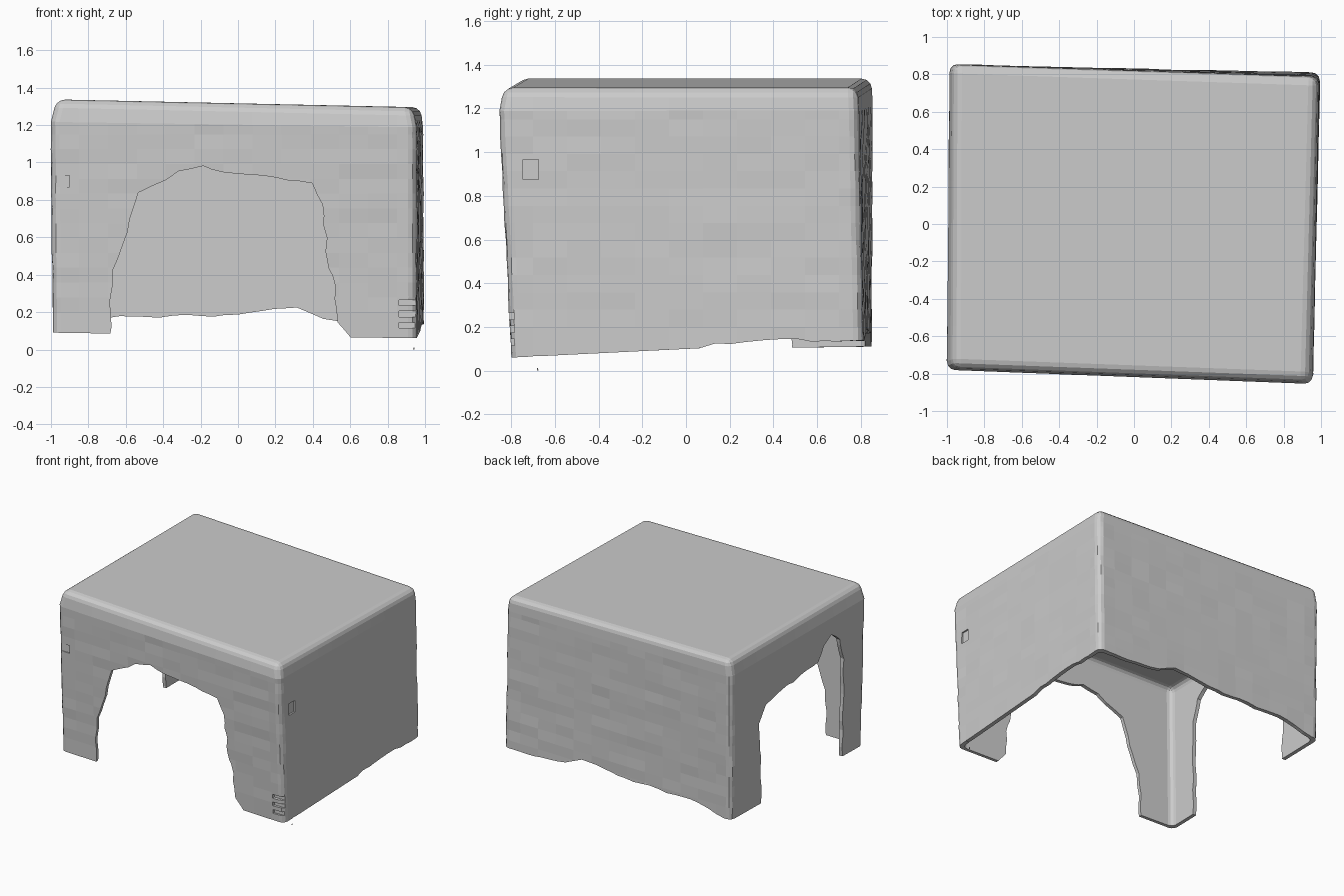
import bpy, bmesh, random
from mathutils import Vector

random.seed(4)
if "Cube" in bpy.data.objects:
    bpy.data.objects.remove(bpy.data.objects["Cube"])

grey = bpy.data.materials.new("plain_grey")
grey.use_nodes = True
grey.diffuse_color = (0.6, 0.6, 0.6, 1)
grey.node_tree.nodes["Principled BSDF"].inputs["Base Color"].default_value = (0.6, 0.6, 0.6, 1)


def make_object(name, bm):
    mesh = bpy.data.meshes.new(name)
    bm.to_mesh(mesh)
    bm.free()
    mesh.materials.append(grey)
    obj = bpy.data.objects.new(name, mesh)
    bpy.context.collection.objects.link(obj)
    return obj


def ragged(points, step=0.07, amount=0.008):
    """Break an outline into short pieces with slightly uneven corners."""
    out = []
    for a, b in zip(points, points[1:]):
        a, b = Vector(a), Vector(b)
        n = max(1, round((b - a).length / step))
        for i in range(n):
            out.append(a.lerp(b, i / n) + Vector((random.uniform(-amount, amount),
                                                  random.uniform(-amount, amount))))
    return out + [Vector(points[-1])]


def prism(name, outline, axis, low, high):
    """Extrude an outline of (side, height) points along x or y."""
    bm = bmesh.new()
    place = (lambda p, d: (d, p[0], p[1])) if axis == "x" else (lambda p, d: (p[0], d, p[1]))
    face = bm.faces.new([bm.verts.new(place(p, low)) for p in outline])
    ext = bmesh.ops.extrude_face_region(bm, geom=[face])["geom"]
    shift = place((0, 0), high - low)
    bmesh.ops.translate(bm, vec=shift, verts=[v for v in ext if isinstance(v, bmesh.types.BMVert)])
    bmesh.ops.recalc_face_normals(bm, faces=bm.faces[:])
    return make_object(name, bm)


def skewed_box(rings, round_size):
    """Closed box through rings of four corners, rounded on top and upright edges."""
    bm = bmesh.new()
    rows = [[bm.verts.new(p) for p in ring] for ring in rings]
    bm.faces.new(rows[0])
    bm.faces.new(rows[-1])
    for low, high in zip(rows, rows[1:]):
        for i in range(4):
            j = (i + 1) % 4
            bm.faces.new((low[i], low[j], high[j], high[i]))
    bmesh.ops.recalc_face_normals(bm, faces=bm.faces[:])
    flat = [{a, b} for row in rows[:-1] for a in row for b in row if a != b]
    rounded = [e for e in bm.edges if set(e.verts) not in flat]
    bmesh.ops.bevel(bm, geom=rounded, offset=round_size, segments=3, profile=0.5, affect="EDGES")
    return bm


def inset(ring, amount, z):
    """Pull four corners inward and set them at one height."""
    return [(x - amount * (1 if x > 0 else -1), y - amount * (1 if y > 0 else -1), z)
            for x, y, _ in ring]


# Leaning outer box with a slight shoulder below the top
bottom = [(-0.99, -0.75, 0.09), (0.955, -0.80, 0.06), (0.995, 0.81, 0.14), (-0.98, 0.85, 0.11)]
shoulder = [(-1.0, -0.78, 1.22), (0.955, -0.855, 1.19), (0.99, 0.79, 1.19), (-0.985, 0.855, 1.22)]
top = [(-0.97, -0.765, 1.337), (0.935, -0.835, 1.295), (0.978, 0.785, 1.295), (-0.965, 0.85, 1.337)]
bm = skewed_box([bottom, shoulder, top], 0.045)

# Slice the walls into a grid and make them a little uneven
for normal, start, end, count in (((1, 0, 0), -0.85, 0.85, 12), ((0, 1, 0), -0.7, 0.7, 10),
                                  ((0, 0, 1), 0.2, 1.15, 13)):
    for i in range(count):
        d = start + (end - start) * i / (count - 1)
        bmesh.ops.bisect_plane(bm, geom=bm.verts[:] + bm.edges[:] + bm.faces[:],
                               plane_co=Vector(normal) * d, plane_no=normal)
bm.normal_update()
for v in bm.verts:
    if 0.17 < v.co.z < 1.18:
        v.co += v.normal * random.uniform(-0.003, 0.003)
shell = make_object("box_shell", bm)

# Hollow inside, with a thicker roof than walls
hollow = skewed_box([inset(bottom, 0.03, -0.1), inset(shoulder, 0.03, 1.22)], 0.04)

# Openings and worn lower edges
front_arch = [(-0.68, -0.1), (-0.685, 0.25), (-0.67, 0.42), (-0.61, 0.55), (-0.575, 0.7),
              (-0.53, 0.84), (-0.38, 0.9), (-0.31, 0.95), (-0.19, 0.985), (-0.08, 0.945),
              (0.2, 0.915), (0.39, 0.885), (0.45, 0.78), (0.47, 0.6), (0.48, 0.44),
              (0.52, 0.34), (0.53, 0.15), (0.6, 0.07), (0.6, -0.1)]
side_arch = [(-0.5, -0.1), (-0.5, 0.3), (-0.51, 0.84), (-0.45, 1.02), (-0.36, 1.09),
             (-0.27, 1.04), (-0.2, 0.94), (0.1, 0.9), (0.28, 0.88), (0.44, 0.84), (0.52, 0.74),
             (0.49, 0.4), (0.48, 0.12), (0.45, -0.1)]
back_edge = [(-0.92, -0.1), (-0.92, 0.11), (-0.7, 0.17), (0, 0.185), (0.2, 0.22),
             (0.32, 0.225), (0.46, 0.165), (0.92, 0.13), (0.92, -0.1)]
right_edge = [(-0.7, -0.1), (-0.7, 0.06), (-0.2, 0.07), (0, 0.09), (0.2, 0.13), (0.5, 0.14),
              (0.72, 0.13), (0.72, -0.1)]
cutters = [
    make_object("hollow", hollow),
    prism("front_opening", ragged(front_arch), "y", -1.1, -0.6),
    prism("side_opening", ragged(side_arch), "x", -1.2, -0.8),
    prism("back_worn_edge", ragged(back_edge), "y", 0.6, 1.1),
    prism("side_worn_edge", ragged(right_edge), "x", 0.8, 1.2),
]


def dent(axis, side, z, width, height, low, high):
    """Shallow dent in a wall, cut along one axis."""
    w, h = width / 2, height / 2
    square = [(side - w, z - h), (side + w, z - h), (side + w, z + h), (side - w, z + h)]
    cutters.append(prism("dent", square, axis, low, high))


# Dents along the front corners and on the side wall
for z in (0.13, 0.19, 0.25):
    dent("y", 0.92, z, 0.12, 0.03, -1.1, -0.785)
dent("y", -0.94, 0.9, 0.08, 0.06, -1.1, -0.765)
dent("x", -0.71, 0.92, 0.07, 0.09, 0.945, 1.2)

for c in cutters:
    c.hide_render = True
    cut = shell.modifiers.new(c.name, "BOOLEAN")
    cut.operation = "DIFFERENCE"
    cut.solver = "EXACT"
    cut.object = c
bpy.context.view_layer.update()
graph = bpy.context.evaluated_depsgraph_get()
finished = bpy.data.meshes.new_from_object(shell.evaluated_get(graph))
shell.modifiers.clear()
shell.data = finished
for c in cutters:
    bpy.data.objects.remove(c)

# Loose crumb below the front corner
bm = bmesh.new()
bmesh.ops.create_cone(bm, cap_ends=True, segments=3, radius1=0.006, radius2=0.002, depth=0.012)
bmesh.ops.translate(bm, vec=(0.94, -0.68, 0.006), verts=bm.verts[:])
make_object("loose_crumb", bm)
